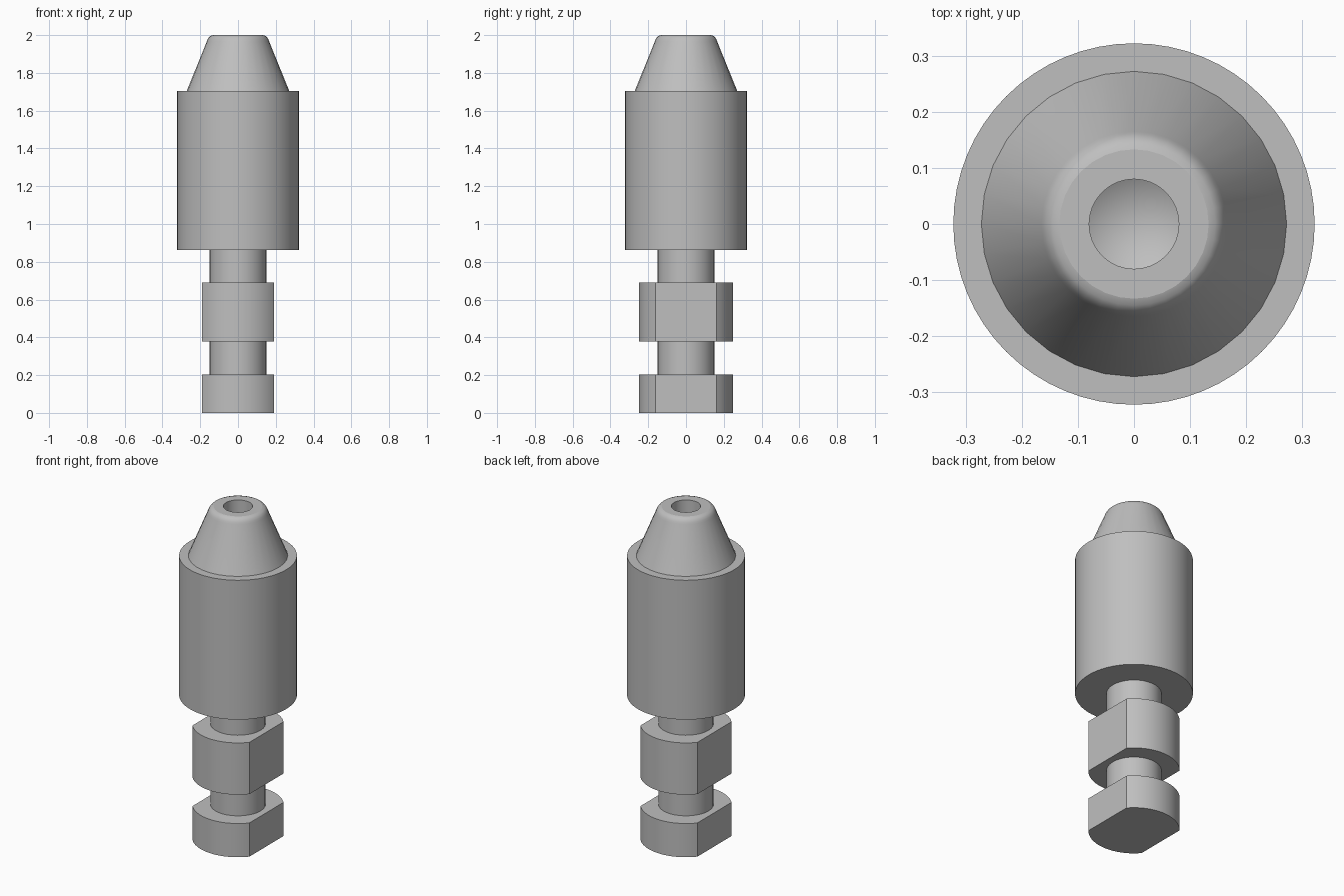
import bpy, bmesh, math

default = bpy.data.objects.get("Cube")
if default:
    bpy.data.objects.remove(default, do_unlink=True)

steel = bpy.data.materials.new("plain_grey_steel")
steel.use_nodes = True
GREY = (0.52, 0.52, 0.52, 1.0)
steel.diffuse_color = GREY
steel.node_tree.nodes["Principled BSDF"].inputs["Base Color"].default_value = GREY


def turn(name, profile, sides=32, flat=None):
    """Revolve an (r, z) profile; optionally mill flats at x = +/- flat."""
    bm = bmesh.new()
    rings = []
    for r, z in profile:
        angles = [math.tau * i / sides for i in range(sides)]
        rings.append([bm.verts.new((r * math.cos(a), r * math.sin(a), z)) for a in angles])
    for low, high in zip(rings, rings[1:]):
        for i in range(sides):
            j = (i + 1) % sides
            bm.faces.new((low[i], low[j], high[j], high[i]))
    bmesh.ops.remove_doubles(bm, verts=bm.verts[:], dist=1e-5)

    if flat:
        for side in (1, -1):
            cut = bmesh.ops.bisect_plane(
                bm, geom=bm.verts[:] + bm.edges[:] + bm.faces[:],
                plane_co=(side * flat, 0, 0), plane_no=(side, 0, 0), clear_outer=True)
            edges = [e for e in cut["geom_cut"] if isinstance(e, bmesh.types.BMEdge)]
            for face in bmesh.ops.edgeloop_fill(bm, edges=edges)["faces"]:
                face.normal_update()
                if face.normal.x * side < 0:
                    face.normal_flip()

    mesh = bpy.data.meshes.new(name)
    bm.to_mesh(mesh)
    bm.free()
    mesh.materials.append(steel)
    obj = bpy.data.objects.new(name, mesh)
    bpy.context.collection.objects.link(obj)
    bpy.ops.object.select_all(action="DESELECT")
    obj.select_set(True)
    bpy.context.view_layer.objects.active = obj
    bpy.ops.object.shade_smooth_by_angle(angle=math.radians(30))
    return obj


NECK, COLLAR, FLAT, BODY = 0.151, 0.25, 0.19, 0.322

# Flatted collars and the necks between them
turn("foot_collar", [(0, 0), (COLLAR, 0), (COLLAR, 0.203), (0.145, 0.203)], 64, FLAT)
turn("lower_neck", [(NECK, 0.203), (NECK, 0.377)])
turn("middle_collar", [(0.145, 0.377), (COLLAR, 0.377), (COLLAR, 0.689), (0.145, 0.689)], 64, FLAT)
turn("upper_neck", [(NECK, 0.689), (NECK, 0.863)])

# Main barrel
turn("barrel", [(0.145, 0.863), (BODY, 0.863), (BODY, 1.703), (0.265, 1.703)], 64)

# Tapered nose with rounded rim
turn("tapered_nose", [(0.272, 1.703), (0.165, 1.966), (0.161, 1.977),
                      (0.154, 1.988), (0.145, 1.996), (0.133, 2.0)])

# Flat tip and drilled hole with a conical bottom
turn("tip_and_drilled_hole", [(0.133, 2.0), (0.08, 2.0), (0.08, 1.6), (0, 1.554)])
